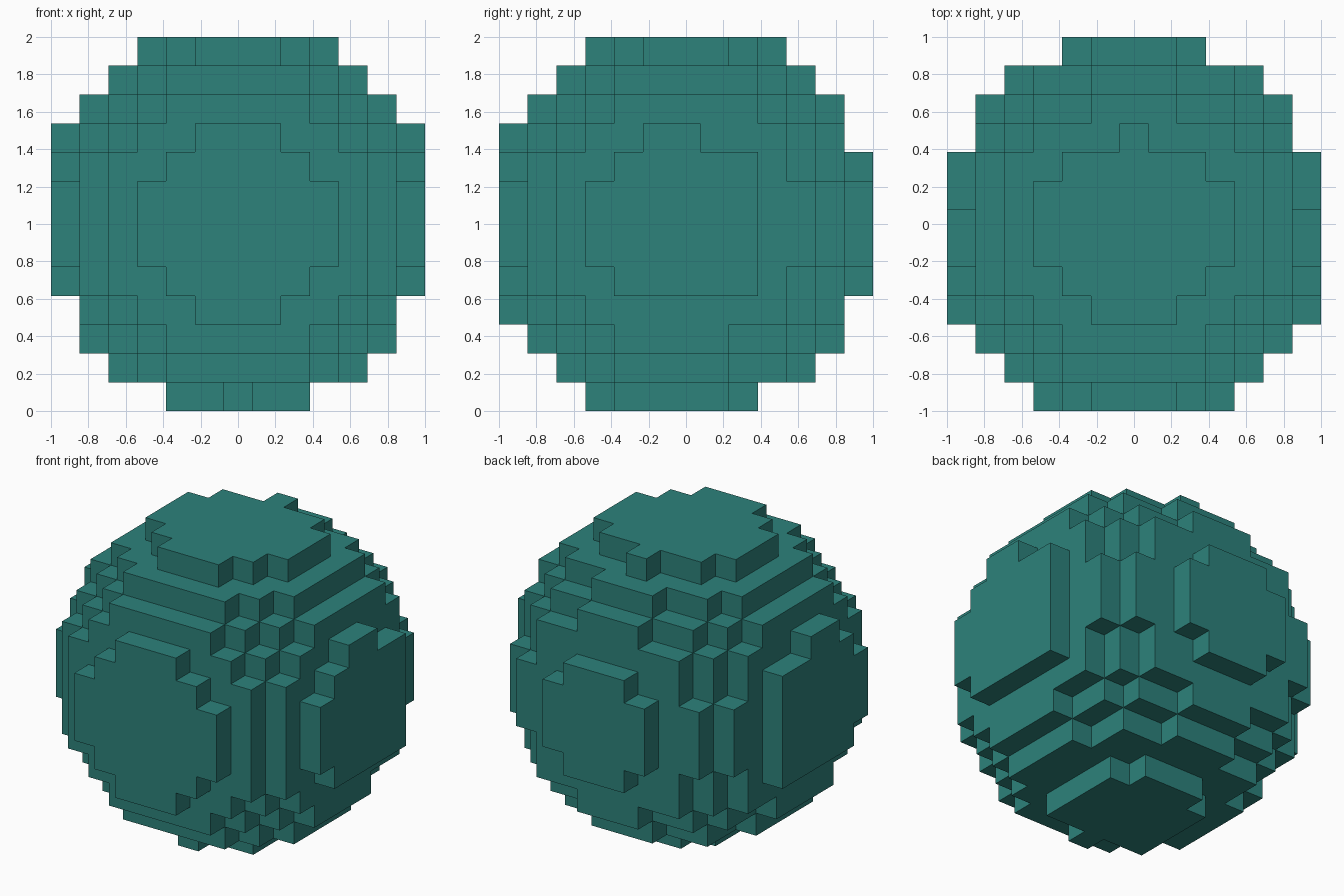
import bpy
import bmesh
from mathutils import Vector
from itertools import product

if "Cube" in bpy.data.objects:
    bpy.data.objects.remove(bpy.data.objects["Cube"], do_unlink=True)

CELLS = 13                       # blocks across the ball
HALF = CELLS // 2
SIZE = 2 / CELLS
CENTRE = Vector((0, -0.17, 0.09))  # slightly off-grid centre, in blocks
LIMIT = 45.36 + CENTRE.length_squared


def filled(cell):
    inside = max(abs(c) for c in cell) <= HALF
    return inside and (Vector(cell) - CENTRE).length_squared <= LIMIT


# One flat teal
teal = bpy.data.materials.new("teal")
teal.use_nodes = True
colour = (0.026, 0.223, 0.198, 1)
teal.diffuse_color = colour
teal.node_tree.nodes["Principled BSDF"].inputs["Base Color"].default_value = colour

# Stepped block ball: keep only the outer face of each block
bm = bmesh.new()
corners = {}


def corner(point):
    key = tuple(round(2 * c) for c in point)
    if key not in corners:
        corners[key] = bm.verts.new(point * SIZE + Vector((0, 0, 1)))
    return corners[key]


span = range(-HALF, HALF + 1)
for cell in product(span, repeat=3):
    if not filled(cell):
        continue
    for axis, sign in product(range(3), (-1, 1)):
        normal = Vector((0, 0, 0))
        normal[axis] = sign
        if filled(Vector(cell) + normal):
            continue
        u = Vector((0, 0, 0))
        u[(axis + 1) % 3] = 0.5
        v = normal.cross(u)
        middle = Vector(cell) + normal / 2
        bm.faces.new([corner(middle + a * u + b * v)
                      for a, b in ((-1, -1), (1, -1), (1, 1), (-1, 1))])

mesh = bpy.data.meshes.new("block_ball")
bm.to_mesh(mesh)
bm.free()
mesh.materials.append(teal)
ball = bpy.data.objects.new("block_ball", mesh)
bpy.context.collection.objects.link(ball)
